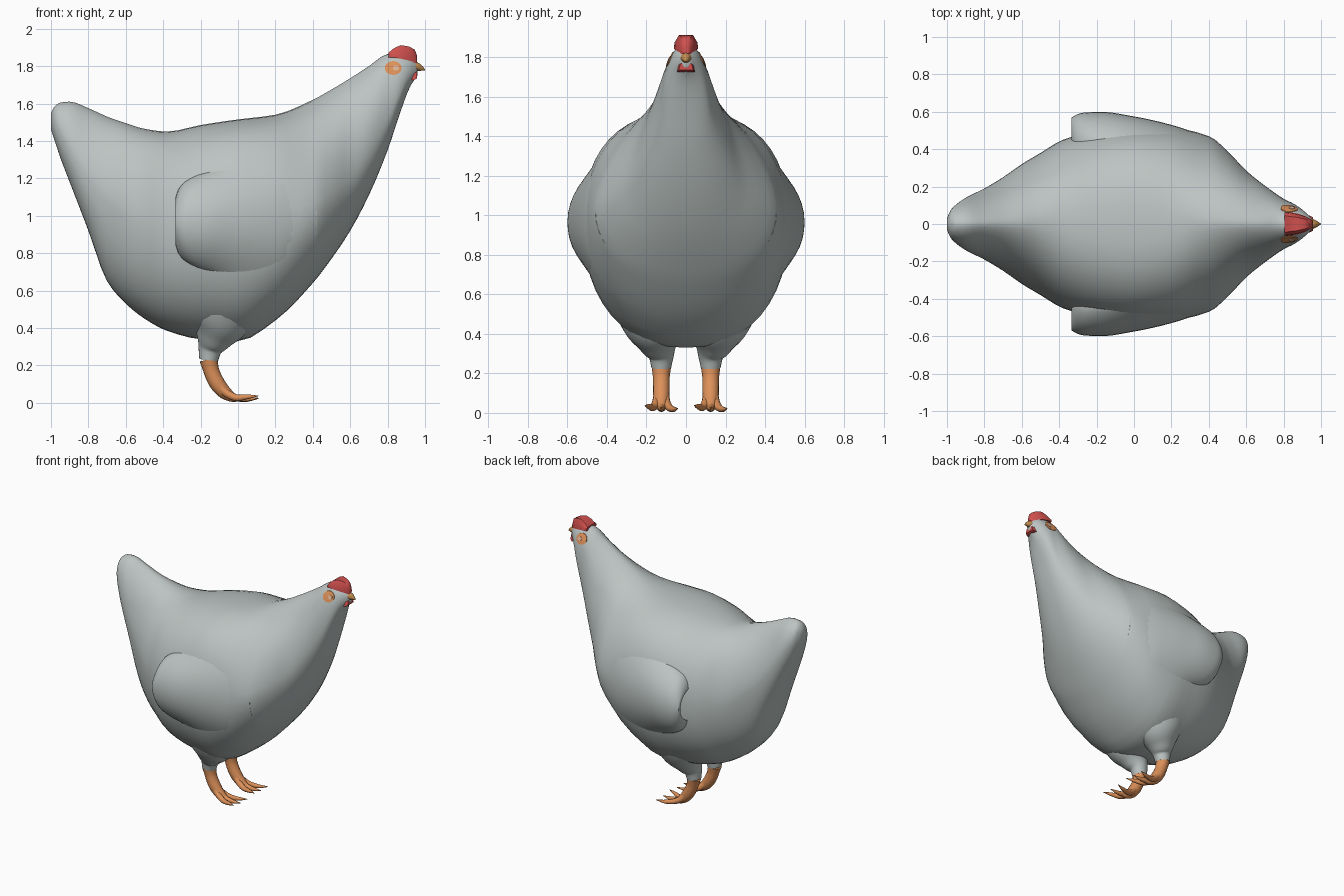
import bpy, bmesh, math
from mathutils import Vector

if "Cube" in bpy.data.objects:
    bpy.data.objects.remove(bpy.data.objects["Cube"])


def material(name, rgb):
    m = bpy.data.materials.new(name)
    m.diffuse_color = (*rgb, 1)
    m.use_nodes = True
    m.node_tree.nodes["Principled BSDF"].inputs["Base Color"].default_value = m.diffuse_color
    return m


GREY = material("pale_grey", (0.50, 0.55, 0.54))
ORANGE = material("leg_orange", (0.72, 0.28, 0.10))
RED = material("comb_red", (0.62, 0.08, 0.075))
OCHRE = material("beak_ochre", (0.55, 0.27, 0.08))
GLINT = material("eye_glint", (0.72, 0.45, 0.30))


def spline(keys, x):
    """Monotone cubic through rows (x, a, b, ...)."""
    x = min(max(x, keys[0][0]), keys[-1][0])
    i = 0
    while i < len(keys) - 2 and x > keys[i + 1][0]:
        i += 1
    h = keys[i + 1][0] - keys[i][0]
    t = (x - keys[i][0]) / h

    def slope(j, c):
        if j == 0:
            return (keys[1][c] - keys[0][c]) / (keys[1][0] - keys[0][0])
        if j == len(keys) - 1:
            return (keys[j][c] - keys[j - 1][c]) / (keys[j][0] - keys[j - 1][0])
        a = (keys[j][c] - keys[j - 1][c]) / (keys[j][0] - keys[j - 1][0])
        b = (keys[j + 1][c] - keys[j][c]) / (keys[j + 1][0] - keys[j][0])
        return 0 if a * b <= 0 else 2 * a * b / (a + b)

    out = []
    for c in range(1, len(keys[0])):
        p, q = keys[i][c], keys[i + 1][c]
        out.append((2*t**3 - 3*t*t + 1) * p + (t**3 - 2*t*t + t) * h * slope(i, c)
                   + (3*t*t - 2*t**3) * q + (t**3 - t*t) * h * slope(i + 1, c))
    return out


def loft(name, rings, mat, angle=50):
    bm = bmesh.new()
    rows = [[bm.verts.new(p) for p in r] for r in rings]
    n = len(rows[0])
    for a, b in zip(rows, rows[1:]):
        for k in range(n):
            bm.faces.new((a[k], a[(k + 1) % n], b[(k + 1) % n], b[k]))
    bm.faces.new(rows[0])
    bm.faces.new(rows[-1])
    bmesh.ops.recalc_face_normals(bm, faces=bm.faces)
    me = bpy.data.meshes.new(name)
    bm.to_mesh(me)
    bm.free()
    ob = bpy.data.objects.new(name, me)
    bpy.context.collection.objects.link(ob)
    me.materials.append(mat)
    bpy.ops.object.select_all(action='DESELECT')
    ob.select_set(True)
    bpy.context.view_layer.objects.active = ob
    bpy.ops.object.shade_smooth_by_angle(angle=math.radians(angle))
    return ob


def tube(name, pts, mat, sides=14, steps=5):
    """Round tube through points (x, y, z, radius)."""
    keys = [(i, *p) for i, p in enumerate(pts)]
    count = (len(pts) - 1) * steps
    path = [spline(keys, i / steps) for i in range(count + 1)]
    rings = []
    for i, (x, y, z, r) in enumerate(path):
        d = Vector(path[min(i + 1, count)][:3]) - Vector(path[max(i - 1, 0)][:3])
        u = Vector((0, 1, 0))
        u = (u - d * (u.dot(d) / d.length_squared)).normalized()
        v = d.normalized().cross(u)
        rings.append([Vector((x, y, z)) + r * (math.cos(a) * u + math.sin(a) * v)
                      for a in (2 * math.pi * k / sides for k in range(sides))])
    return loft(name, rings, mat)


# Body stations: x, bottom, top, height of widest point, half width, upper and lower roundness
BODY = [
    (-1.00, 1.46, 1.55, 1.50, .030, 1.0, 1.0), (-.98, 1.40, 1.585, 1.48, .075, 1.0, .9),
    (-.95, 1.31, 1.605, 1.44, .105, 1.1, .8), (-.90, 1.18, 1.61, 1.36, .14, 1.15, .8),
    (-.80, .92, 1.575, 1.20, .19, 1.25, .8), (-.70, .65, 1.53, 1.08, .25, 1.25, .85),
    (-.60, .53, 1.495, 1.00, .32, 1.2, .9), (-.50, .45, 1.465, .95, .38, 1.1, .95),
    (-.38, .385, 1.45, .93, .45, .95, .95), (-.20, .34, 1.485, .94, .50, .85, .95),
    (0, .33, 1.515, .95, .52, .8, .9), (.20, .44, 1.54, .96, .515, .9, .9),
    (.40, .64, 1.62, 1.02, .47, 1.25, .95), (.50, .77, 1.675, 1.08, .39, 1.3, .95),
    (.60, .92, 1.735, 1.17, .285, 1.25, .95), (.70, 1.11, 1.80, 1.33, .205, 1.15, .9),
    (.80, 1.35, 1.865, 1.52, .135, 1.0, .9), (.86, 1.53, 1.87, 1.65, .105, 1.0, .9),
    (.92, 1.69, 1.85, 1.76, .06, 1.0, 1.0), (.96, 1.75, 1.82, 1.785, .02, 1.0, 1.0)]


def body_y(x, z):
    """Half width of the body at a given x and z."""
    zb, zt, zc, w, qu, ql = spline(BODY, x)
    s, q = ((z - zc) / (zt - zc), qu) if z > zc else ((zc - z) / (zc - zb), ql)
    return w * max(0, 1 - min(s, 1) ** (2 / q)) ** (q / 2)


def body_ring(x, n=48):
    zb, zt, zc, w, qu, ql = spline(BODY, x)
    ring = []
    for k in range(n):
        a = 2 * math.pi * k / n
        c, s = math.cos(a), math.sin(a)
        q, h = (qu, zt - zc) if s > 0 else (ql, zc - zb)
        ring.append((x, math.copysign(w * abs(c) ** q, c),
                     zc + math.copysign(h * abs(s) ** q, s)))
    return ring


stations = [a[0] + (b[0] - a[0]) * t / 3 for a, b in zip(BODY, BODY[1:]) for t in range(3)]
loft("body", [body_ring(x) for x in stations + [.96]], GREY)

# Wing rows: x, outer y, half height, thickness, roundness
WING = [(-.335, .568, .12, .02, .5), (-.32, .578, .17, .035, .5), (-.28, .594, .215, .06, .5),
        (-.18, .60, .26, .09, .7), (0, .575, .29, .09, 1.1), (.20, .53, .30, .07, 1.4),
        (.42, .455, .30, .05, 1.5)]


def wing_ring(x, side, n=18):
    w, h, thick, power = spline(WING, x)
    lift = w - body_y(x, .97) + .008
    outer = []
    for k in range(n + 1):
        v = -math.cos(math.pi * k / n)
        z = .97 + h * v
        bump = max(0, 1 - v * v) ** power
        outer.append((body_y(x, z) + lift * bump - .008, z))
    inner = [(y - thick, z) for y, z in reversed(outer)]
    return [(x, side * y, z) for y, z in outer + inner]


TOES = [(.075, .018), (.0, .02), (-.075, .032)]  # sideways spread, tip height

for side, tag in ((-1, "right"), (1, "left")):
    xs = [-.335, -.33, -.32, -.30, -.28] + [-.25 + .67 * i / 20 for i in range(21)]
    loft(f"{tag}_wing", [wing_ring(x, side) for x in xs], GREY)

    # Feathered thigh flaring into the body
    y = side * .125
    tube(f"{tag}_thigh", [(-.08, side * .16, .56, .22), (-.10, side * .15, .43, .165),
                          (-.13, side * .137, .34, .098), (-.15, y, .28, .062),
                          (-.157, y, .228, .05)], GREY, 24)
    # Shank curving forward into the foot
    tube(f"{tag}_shank", [(-.157, y, .232, .049), (-.142, y, .17, .042), (-.115, y, .11, .042),
                          (-.07, y, .055, .036), (-.02, y, .026, .022), (.02, y, .02, .01)],
         ORANGE, 16)
    for i, (spread, tip) in enumerate(TOES):
        tube(f"{tag}_toe_{i + 1}",
             [(-.115, y + spread * .2, .11, .02), (-.06, y + spread * .35, .05, .022),
              (0, y + spread * .6, .02 + tip * .2, .018),
              (.05, y + spread * .85, tip, .013), (.108, y + spread * 1.1, tip + .005, .002)],
             ORANGE, 10)

    # Eye and its glint, thin plates following the head
    for name, cx, rx, rz, off, mat in (("eye", .83, .045, .037, .004, ORANGE),
                                       ("eye_glint", .845, .017, .014, .007, GLINT)):
        rings = []
        for f, lift in ((1, -.002), (1, off), (.6, off), (.05, off)):
            ring = []
            for k in range(20):
                a = 2 * math.pi * k / 20
                px, pz = cx + f * rx * math.cos(a), 1.79 + f * rz * math.sin(a)
                ring.append((px, side * (body_y(px, pz) + lift), pz))
            rings.append(ring)
        loft(f"{tag}_{name}", rings, mat)


def wedge_ring(x, zb, zt, wb, wt):
    zm = zb + (zt - zb) * .6
    return [(x, -wb, zb), (x, wb, zb), (x, (wb + wt) / 2 + .006, zm), (x, wt, zt),
            (x, -wt, zt), (x, -(wb + wt) / 2 - .006, zm)]


# Comb: wide at the back, narrowing to a point over the beak
loft("comb", [wedge_ring(*r) for r in (
    (.805, 1.845, 1.872, .062, .045), (.835, 1.845, 1.897, .062, .04),
    (.87, 1.84, 1.912, .057, .036), (.915, 1.83, 1.905, .042, .026),
    (.945, 1.815, 1.888, .024, .015), (.958, 1.81, 1.855, .012, .008))], RED, 40)

# Wattle: flares downward under the beak
loft("wattle", [wedge_ring(*r) for r in (
    (.915, 1.728, 1.78, .042, .02), (.94, 1.725, 1.785, .045, .018),
    (.958, 1.735, 1.78, .036, .012))], RED, 40)

# Beak
tube("beak", [(.93, 0, 1.795, .034), (.955, 0, 1.795, .027), (.98, 0, 1.788, .015),
              (1.0, 0, 1.778, .002)], OCHRE, 10)
